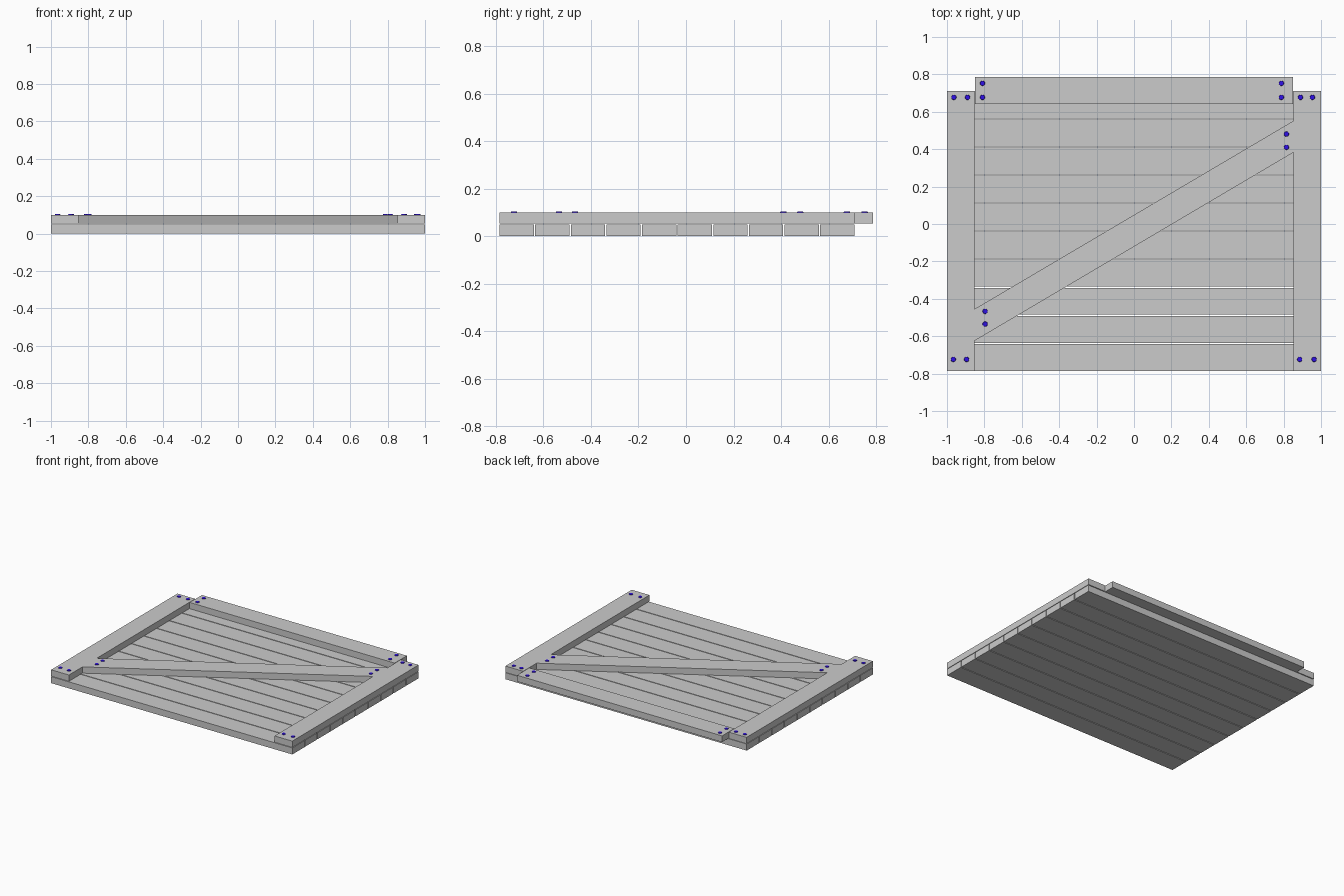
import bpy, bmesh

if "Cube" in bpy.data.objects:
    bpy.data.objects.remove(bpy.data.objects["Cube"])

BOARD_Z = (0.0, 0.049)
RAIL_Z = (0.053, 0.1)


def prism(name, outline, z0, z1):
    """Extrude a flat outline (counter-clockwise) from z0 to z1."""
    bm = bmesh.new()
    face = bm.faces.new([bm.verts.new((x, y, z0)) for x, y in outline])
    ext = bmesh.ops.extrude_face_region(bm, geom=[face])
    top = [v for v in ext["geom"] if isinstance(v, bmesh.types.BMVert)]
    bmesh.ops.translate(bm, verts=top, vec=(0, 0, z1 - z0))
    bmesh.ops.recalc_face_normals(bm, faces=bm.faces)
    mesh = bpy.data.meshes.new(name)
    bm.to_mesh(mesh)
    bm.free()
    obj = bpy.data.objects.new(name, mesh)
    bpy.context.collection.objects.link(obj)
    return obj


def board(name, x0, x1, y0, y1, z):
    return prism(name, [(x0, y0), (x1, y0), (x1, y1), (x0, y1)], *z)


# Ten planks side by side
PITCH, GAP, START = 0.15, 0.006, -0.785
for i in range(10):
    y = START + i * PITCH
    board(f"plank_{i + 1}", -1, 1, y, y + PITCH - GAP, BOARD_Z)

# Side rails, top rail (overhanging the planks) and diagonal brace
board("left_rail", -1, -0.853, -0.785, 0.711, RAIL_Z)
board("right_rail", 0.853, 1, -0.785, 0.711, RAIL_Z)
board("top_rail", -0.85, 0.85, 0.642, 0.787, RAIL_Z)
prism("diagonal_brace",
      [(-0.853, -0.625), (0.853, 0.383), (0.853, 0.552), (-0.853, -0.455)], *RAIL_Z)

# Blue nail heads
blue = bpy.data.materials.new("nail_blue")
blue.diffuse_color = (0.03, 0.005, 0.8, 1)
blue.use_nodes = True
blue.node_tree.nodes["Principled BSDF"].inputs["Base Color"].default_value = blue.diffuse_color
nails = [
    (-0.963, 0.677), (-0.89, 0.677), (-0.81, 0.752), (-0.81, 0.677),
    (0.788, 0.752), (0.788, 0.677), (0.89, 0.677), (0.954, 0.677),
    (0.815, 0.481), (0.815, 0.41), (-0.796, -0.467), (-0.796, -0.535),
    (-0.966, -0.724), (-0.895, -0.724), (0.886, -0.724), (0.963, -0.724),
]
for i, (x, y) in enumerate(nails):
    bpy.ops.mesh.primitive_cone_add(vertices=24, radius1=0.015, radius2=0.012,
                                    depth=0.008, location=(x, y, 0.1))
    nail = bpy.context.object
    nail.name = f"nail_head_{i + 1}"
    nail.data.materials.append(blue)
    bpy.ops.object.shade_smooth_by_angle()
